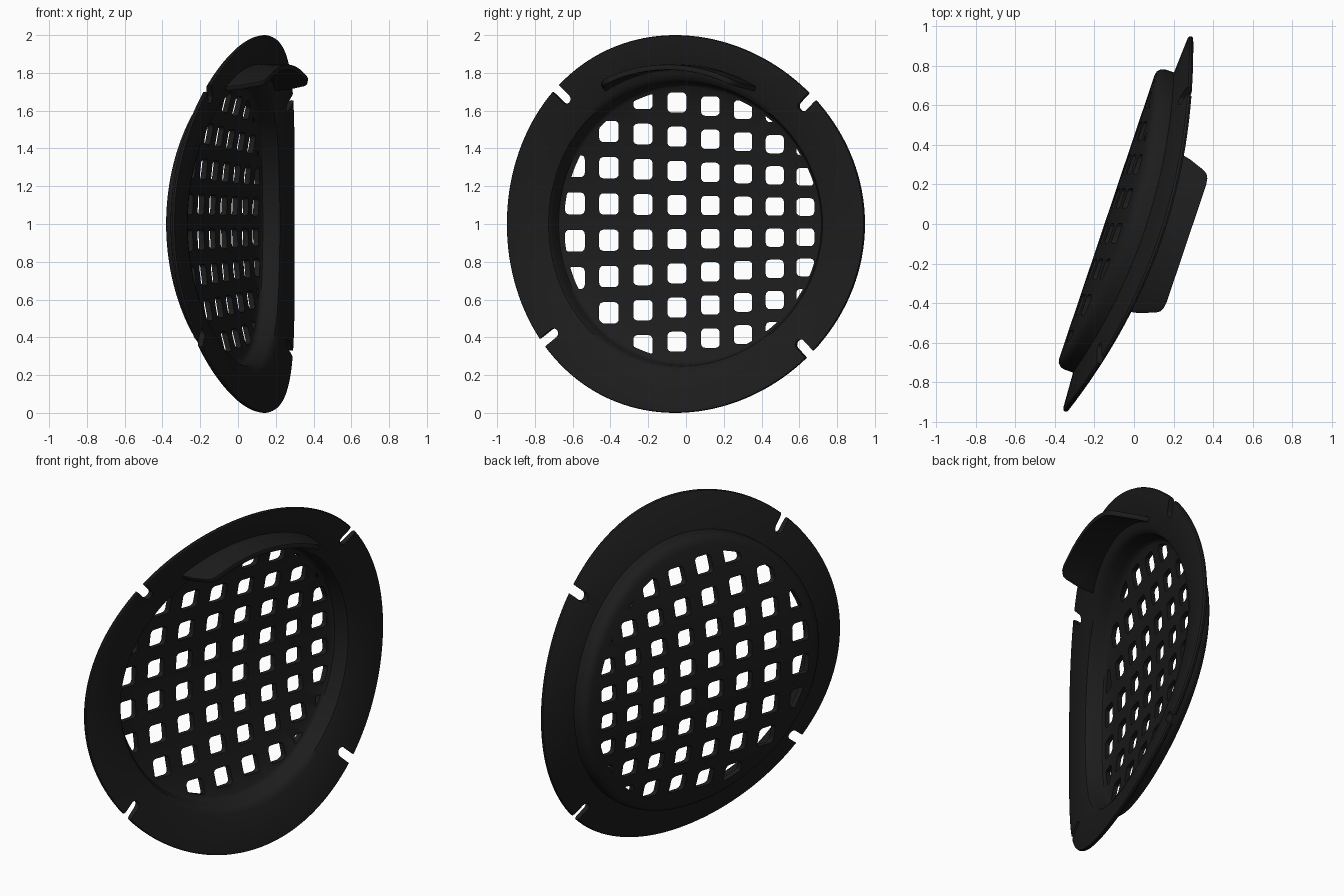
import bpy, bmesh, math
from mathutils import Vector

if "Cube" in bpy.data.objects:
    bpy.data.objects.remove(bpy.data.objects["Cube"])

ANG = math.radians(18.6)
S, C = math.sin(ANG), math.cos(ANG)
BEND = 0.177          # disc is bent forward toward its top and bottom
X0 = -0.03


def place(u, v, w):
    """Disc coordinates (across, up, outward) to world."""
    return Vector((X0 + S * u + C * w, C * u - S * w, 1 + v))


black = bpy.data.materials.new("black_plastic")
black.diffuse_color = (0.012, 0.012, 0.012, 1)
black.use_nodes = True
black.node_tree.nodes["Principled BSDF"].inputs["Base Color"].default_value = black.diffuse_color


def make(name, bm):
    bmesh.ops.recalc_face_normals(bm, faces=bm.faces)
    me = bpy.data.meshes.new(name)
    bm.to_mesh(me)
    bm.free()
    ob = bpy.data.objects.new(name, me)
    bpy.context.collection.objects.link(ob)
    me.materials.append(black)
    return ob


def apply(ob, mod):
    bpy.context.view_layer.objects.active = ob
    bpy.ops.object.modifier_apply(modifier=mod.name)


def smooth(ob, deg=35):
    bpy.ops.object.select_all(action='DESELECT')
    ob.select_set(True)
    bpy.context.view_layer.objects.active = ob
    bpy.ops.object.shade_smooth_by_angle(angle=math.radians(deg))


def prism(bm, bottom, top):
    a = [bm.verts.new(p) for p in bottom]
    b = [bm.verts.new(p) for p in top]
    n = len(a)
    bm.faces.new(a)
    bm.faces.new(b[::-1])
    for i in range(n):
        bm.faces.new((a[i], b[i], b[(i + 1) % n], a[(i + 1) % n]))


# Grille body: revolved profile (radius, depth), front centre -> rim -> back centre
rings = [0.12, 0.24, 0.36, 0.48, 0.6]
profile = [(r, -0.086) for r in rings]
profile += [(0.725, -0.086), (0.738, -0.078), (0.745, -0.06), (0.752, -0.01),
            (0.765, 0.008), (0.79, 0.014), (0.985, 0.016), (0.996, 0.012), (1.0, 0.002),
            (0.997, -0.009), (0.985, -0.014), (0.80, -0.024), (0.80, -0.07),
            (0.794, -0.092), (0.778, -0.108), (0.755, -0.113)]
profile += [(r, -0.113) for r in rings[::-1]]
SEG = 144
bm = bmesh.new()
loops = []
for r, d in profile:
    loop = []
    for i in range(SEG):
        a = 2 * math.pi * i / SEG
        u, v = r * math.cos(a), r * math.sin(a)
        loop.append(bm.verts.new(place(u, v, d + BEND * v * v)))
    loops.append(loop)
for A, B in zip(loops, loops[1:]):
    for i in range(SEG):
        j = (i + 1) % SEG
        bm.faces.new((A[i], A[j], B[j], B[i]))
for loop, d in ((loops[0], -0.086), (loops[-1], -0.113)):
    c = bm.verts.new(place(0, 0, d))
    for i in range(SEG):
        bm.faces.new((c, loop[i], loop[(i + 1) % SEG]))
bmesh.ops.triangulate(bm, faces=bm.faces[:])
grille = make("grille_disc", bm)

# Cutters: tapering grid of rounded holes, trimmed to the grille circle
R = 0.715


def radius(y, v):
    w = -0.1 + BEND * v * v
    return math.hypot((y + S * w) / C, v)


def rounded_rect(cy, cv, hy, hv, rad=0.022):
    pts = []
    for k, (sy, sv) in enumerate(((1, 1), (-1, 1), (-1, -1), (1, -1))):
        for t in range(5):
            a = math.pi / 2 * (k + t / 4)
            pts.append(Vector((cy + sy * (hy - rad) + rad * math.cos(a),
                               cv + sv * (hv - rad) + rad * math.sin(a))))
    out = []
    for p, q in zip(pts, pts[1:] + pts[:1]):
        n = 6 if (q - p).length > 0.02 else 1
        out += [p.lerp(q, k / n) for k in range(n)]
    return out


cut = bmesh.new()
for cy in (-0.588, -0.408, -0.228, -0.048, 0.129, 0.302, 0.47, 0.632):
    k = 1 - 0.17 * (cy + 0.05)
    for row in (-3.5, -2.5, -1.5, -0.5, 0.5, 1.5, 2.5, 3.5):
        pts = rounded_rect(cy, 0.01 + row * 0.181 * k, 0.05 * (0.55 + 0.45 * k), 0.053 * k)
        inside = [p for p in pts if radius(*p) < R - 0.001]
        if len(inside) < 6:
            continue
        mid = sum(inside, Vector((0, 0))) / len(inside)
        trimmed = []
        for p in pts:
            if radius(*p) > R:
                lo, hi = 0.0, 1.0
                for _ in range(20):
                    m = (lo + hi) / 2
                    lo, hi = (m, hi) if radius(*mid.lerp(p, m)) < R else (lo, m)
                p = mid.lerp(p, lo)
            if not trimmed or (p - trimmed[-1]).length > 0.0015:
                trimmed.append(p)
        if (trimmed[0] - trimmed[-1]).length < 0.0015:
            trimmed.pop()
        xm = X0 + S * cy / C - 0.08
        prism(cut, [(xm - 0.2, p.x, 1 + p.y) for p in trimmed],
              [(xm + 0.25, p.x, 1 + p.y) for p in trimmed])

# Cutters: four round-ended notches in the rim
for deg in (42.5, 134, 219, 316.3):
    a = math.radians(deg)
    ca, sa = math.cos(a), math.sin(a)
    pts = [(1.1, -0.027), (1.1, 0.027)]
    for i in range(11):
        t = math.pi / 2 + math.pi * i / 10
        pts.append((0.922 + 0.027 * math.cos(t), 0.027 * math.sin(t)))
    pts = [(p * ca - q * sa, p * sa + q * ca) for p, q in pts]
    prism(cut, [place(*p, -0.15) for p in pts], [place(*p, 0.3) for p in pts])

cutter = make("hole_cutter", cut)
cutter.hide_render = True
mod = grille.modifiers.new("holes", 'BOOLEAN')
mod.operation, mod.solver, mod.object = 'DIFFERENCE', 'EXACT', cutter
apply(grille, mod)
bpy.data.objects.remove(cutter)
smooth(grille)

# Visor: curved lip standing out from the front near the top
bm = bmesh.new()
rows = [(None, 0.425), (0.19, 0.405), (0.275, 0.375), (0.295, 0.362), (0.306, 0.342), (0.311, 0.31)]
COLS = 32
VR = 0.83
grid = []
for w, half in rows:
    line = []
    for i in range(COLS + 1):
        a = (2 * i / COLS - 1) * math.asin(half / VR)
        u, v = VR * math.sin(a), VR * math.cos(a)
        line.append(bm.verts.new(place(u, v, BEND * v * v if w is None else w)))
    grid.append(line)
for A, B in zip(grid, grid[1:]):
    for i in range(COLS):
        bm.faces.new((A[i], A[i + 1], B[i + 1], B[i]))
visor = make("visor", bm)
mod = visor.modifiers.new("thickness", 'SOLIDIFY')
mod.thickness, mod.offset = 0.028, 0
apply(visor, mod)
mod = visor.modifiers.new("soft_edge", 'BEVEL')
mod.width, mod.segments, mod.limit_method = 0.006, 2, 'ANGLE'
mod.angle_limit = math.radians(50)
apply(visor, mod)
smooth(visor)
